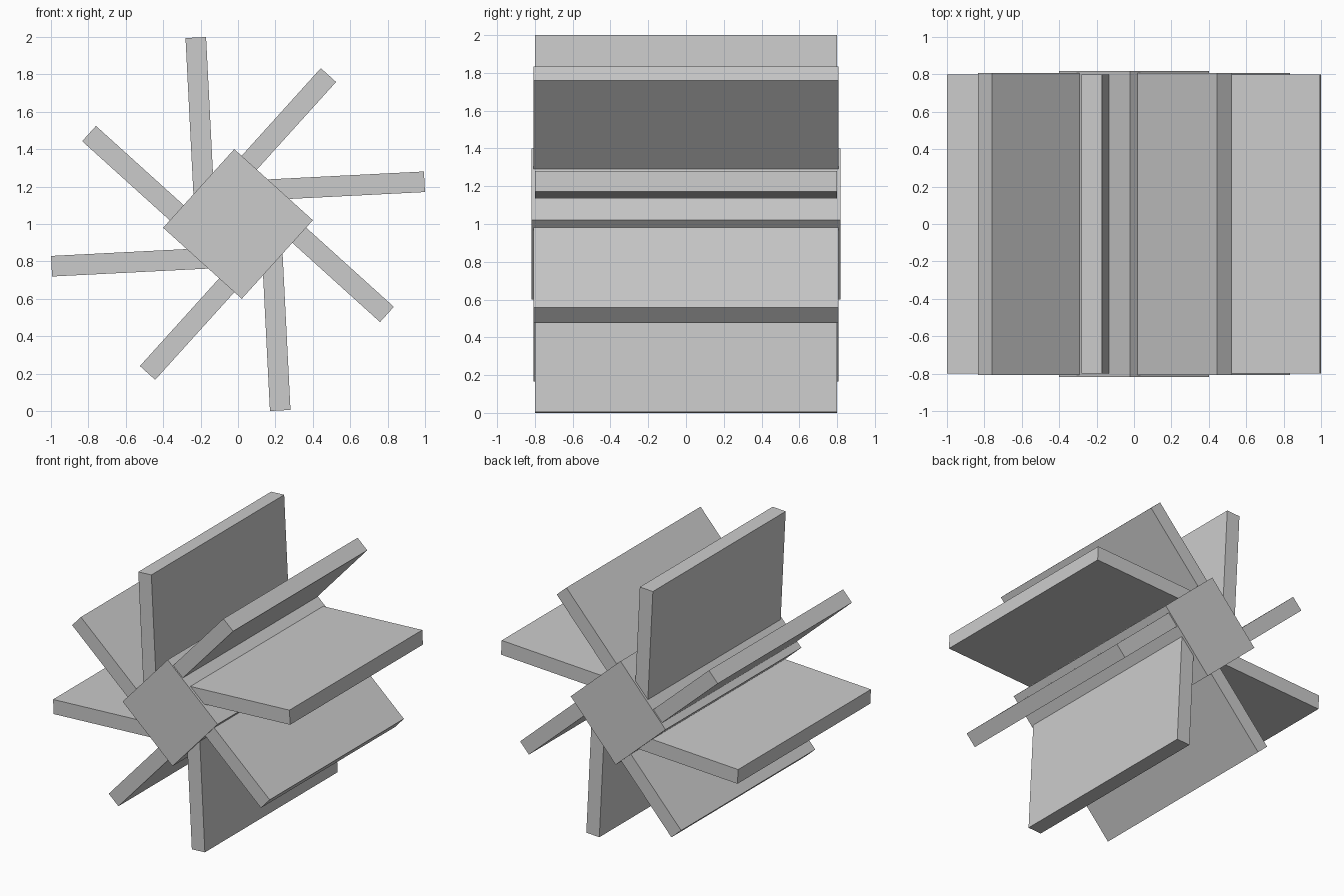
import bpy, math
from mathutils import Matrix

if "Cube" in bpy.data.objects:
    bpy.data.objects.remove(bpy.data.objects["Cube"])

TILT = math.radians(2.9)   # whole wheel is turned slightly


def block(name, lo, hi, angle):
    """Box given by min/max corners in the wheel frame, turned about the y axle at z = 1."""
    bpy.ops.mesh.primitive_cube_add(size=1)
    ob = bpy.context.object
    ob.name = name
    size = [h - l for l, h in zip(lo, hi)]
    mid = [(h + l) / 2 for l, h in zip(lo, hi)]
    ob.data.transform(Matrix.Translation(mid) @ Matrix.Diagonal((*size, 1)))
    ob.data.transform(Matrix.Rotation(-angle, 4, 'Y'))
    ob.location = (0, 0, 1)
    return ob


# Square hub standing on its corner
h = 0.2832
block("hub", (-h, -0.818, -h), (h, 0.818, h), TILT + math.pi / 4)

# Eight offset paddles: four long, four shorter and slightly wider
for i in range(8):
    diagonal = i % 2
    reach, half_w = (0.915, 0.808) if diagonal else (1.007, 0.80)
    block(f"{'diagonal' if diagonal else 'straight'}_paddle_{i // 2 + 1}",
          (0, -half_w, 0.12), (reach, half_w, 0.23),
          TILT + i * math.pi / 4)
